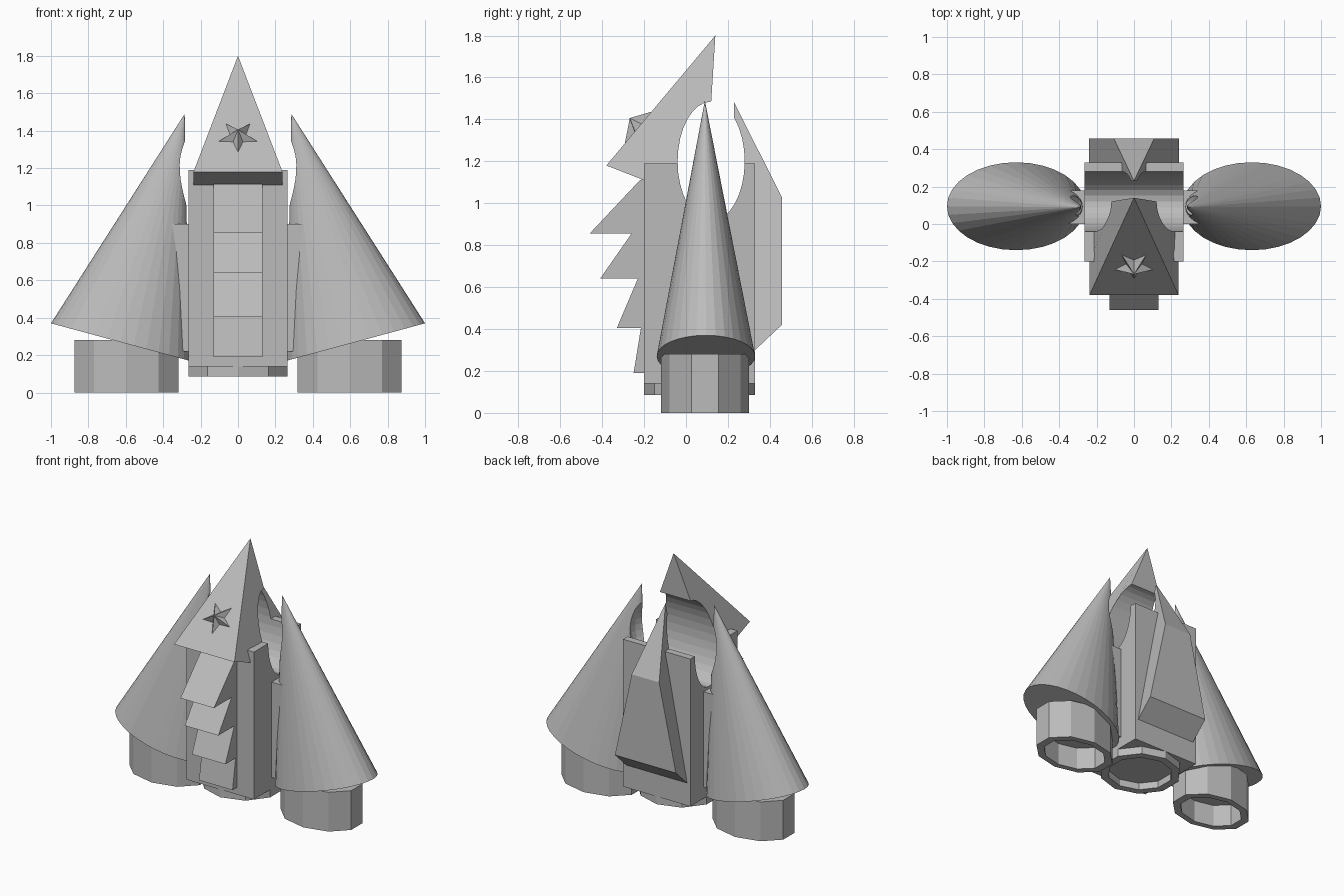
import bpy
import bmesh
from math import sin, cos, pi
from mathutils import Vector, Matrix

cube = bpy.data.objects.get("Cube")
if cube:
    bpy.data.objects.remove(cube)

grey = bpy.data.materials.new("hull grey")
grey.use_nodes = True
grey.diffuse_color = (0.5, 0.5, 0.5, 1)
grey.node_tree.nodes["Principled BSDF"].inputs["Base Color"].default_value = (0.5, 0.5, 0.5, 1)


def finish(name, bm):
    bmesh.ops.recalc_face_normals(bm, faces=bm.faces)
    mesh = bpy.data.meshes.new(name)
    bm.to_mesh(mesh)
    bm.free()
    mesh.materials.append(grey)
    obj = bpy.data.objects.new(name, mesh)
    bpy.context.collection.objects.link(obj)
    return obj


def box(name, x0, x1, y0, y1, z0, z1):
    bm = bmesh.new()
    size = Vector((x1 - x0, y1 - y0, z1 - z0))
    mid = Vector((x1 + x0, y1 + y0, z1 + z0)) / 2
    bmesh.ops.create_cube(bm, size=1, matrix=Matrix.Translation(mid) @ Matrix.Diagonal(size).to_4x4())
    return finish(name, bm)


def side_profile(name, points, half_width):
    """Extrude a (y, z) outline both ways along x; half_width gives x at each height."""
    bm = bmesh.new()
    rings = [[bm.verts.new((s * half_width(z), y, z)) for y, z in points] for s in (-1, 1)]
    for ring in rings:
        bm.faces.new(ring)
    for i in range(len(points)):
        j = (i + 1) % len(points)
        bm.faces.new((rings[0][i], rings[0][j], rings[1][j], rings[1][i]))
    bmesh.ops.remove_doubles(bm, verts=bm.verts, dist=0.0005)
    return finish(name, bm)


def nozzle(name, cx, cy, rx, ry, z0, z1, floor):
    """Ten-sided open pipe, closed inside at the floor height."""
    bm = bmesh.new()
    loops = []
    for scale, z in ((1, z1), (1, z0), (0.8, z0), (0.8, floor)):
        angles = [pi / 10 + i * pi / 5 for i in range(10)]
        loops.append([bm.verts.new((cx + scale * rx * cos(a), cy + scale * ry * sin(a), z)) for a in angles])
    for a, b in zip(loops, loops[1:]):
        for i in range(10):
            j = (i + 1) % 10
            bm.faces.new((a[i], a[j], b[j], b[i]))
    bm.faces.new(loops[0])
    bm.faces.new(loops[-1])
    return finish(name, bm)


def carve(obj, cutter):
    mod = obj.modifiers.new("carve", 'BOOLEAN')
    mod.operation = 'DIFFERENCE'
    mod.solver = 'EXACT'
    mod.object = cutter
    bpy.context.view_layer.objects.active = obj
    bpy.ops.object.modifier_apply(modifier=mod.name)


# Cutters: an oval bore running sideways, and an oval bubble for the cones
bm = bmesh.new()
bmesh.ops.create_cone(bm, cap_ends=True, segments=32, radius1=1, radius2=1, depth=1,
                      matrix=Matrix.Translation((0, 0.12, 1.2)) @ Matrix.Diagonal((0.7, 0.16, 0.285, 1))
                      @ Matrix.Rotation(pi / 2, 4, 'Y'))
bore = finish("bore_cutter", bm)
bm = bmesh.new()
bmesh.ops.create_uvsphere(bm, u_segments=32, v_segments=24, radius=1,
                          matrix=Matrix.Translation((0, 0.12, 1.18)) @ Matrix.Diagonal((0.345, 0.17, 0.32, 1)))
bubble = finish("bubble_cutter", bm)

# Central hull
hull = box("hull", -0.265, 0.265, -0.2, 0.33, 0.14, 1.19)

# Nose spike and back fin, both tapering to a point
nose = side_profile("nose_spike",
                    [(0.14, 1.8), (-0.38, 1.18), (-0.2, 1.11), (0.1, 1.11), (0.12, 1.48)],
                    lambda z: 0.238 * min(1, (1.8 - z) / 0.62))
fin = side_profile("back_fin",
                   [(0.23, 1.48), (0.457, 1.03), (0.457, 0.42), (0.33, 0.3), (0.23, 0.3)],
                   lambda z: 0.24 * min(1, (1.48 - z) / 1.0))
for part in (hull, nose, fin):
    carve(part, bore)

# Saw-toothed front ridge
teeth = [(-0.19, 1.12), (-0.22, 1.11), (-0.46, 0.855), (-0.26, 0.855), (-0.41, 0.64), (-0.23, 0.64),
         (-0.33, 0.405), (-0.215, 0.405), (-0.25, 0.19), (-0.19, 0.19)]
side_profile("front_teeth", teeth, lambda z: 0.132)

# Raised star on the sloped nose face
bm = bmesh.new()
up, out = Vector((0, 0.64, 0.77)), Vector((0, -0.77, 0.64))
centre = Vector((0, -0.222, 1.368))
rim = []
for i in range(10):
    r = 0.11 if i % 2 == 0 else 0.045
    a = i * pi / 5
    rim.append(bm.verts.new(centre + r * (Vector((sin(a), 0, 0)) - up * cos(a))))
peak = bm.verts.new(centre + out * 0.06)
for i in range(10):
    bm.faces.new((rim[i], rim[(i + 1) % 10], peak))
bm.faces.new(rim)
finish("nose_star", bm)

# Bottom nozzle of the hull
nozzle("hull_nozzle", 0, 0.065, 0.279, 0.265, 0.085, 0.15, 0.135)

# Slanted side cones with their nozzles and braces
for side, label in ((1, "left"), (-1, "right")):
    bm = bmesh.new()
    tip = bm.verts.new((side * 0.285, 0.09, 1.49))
    base = []
    for i in range(32):
        a = i * pi / 16
        base.append(bm.verts.new((side * (0.63 + 0.37 * cos(a)), 0.095 + 0.235 * sin(a), 0.27 + 0.1 * cos(a))))
    for i in range(32):
        bm.faces.new((base[i], base[(i + 1) % 32], tip))
    bm.faces.new(base)
    cone = finish(label + "_cone", bm)
    carve(cone, bubble)
    nozzle(label + "_nozzle", side * 0.597, 0.09, 0.292, 0.21, 0, 0.28, 0.16)
    xs = sorted((side * 0.25, side * 0.36))
    box(label + "_brace", xs[0], xs[1], 0, 0.18, 0.22, 0.9)

for cutter in (bore, bubble):
    bpy.data.objects.remove(cutter)
